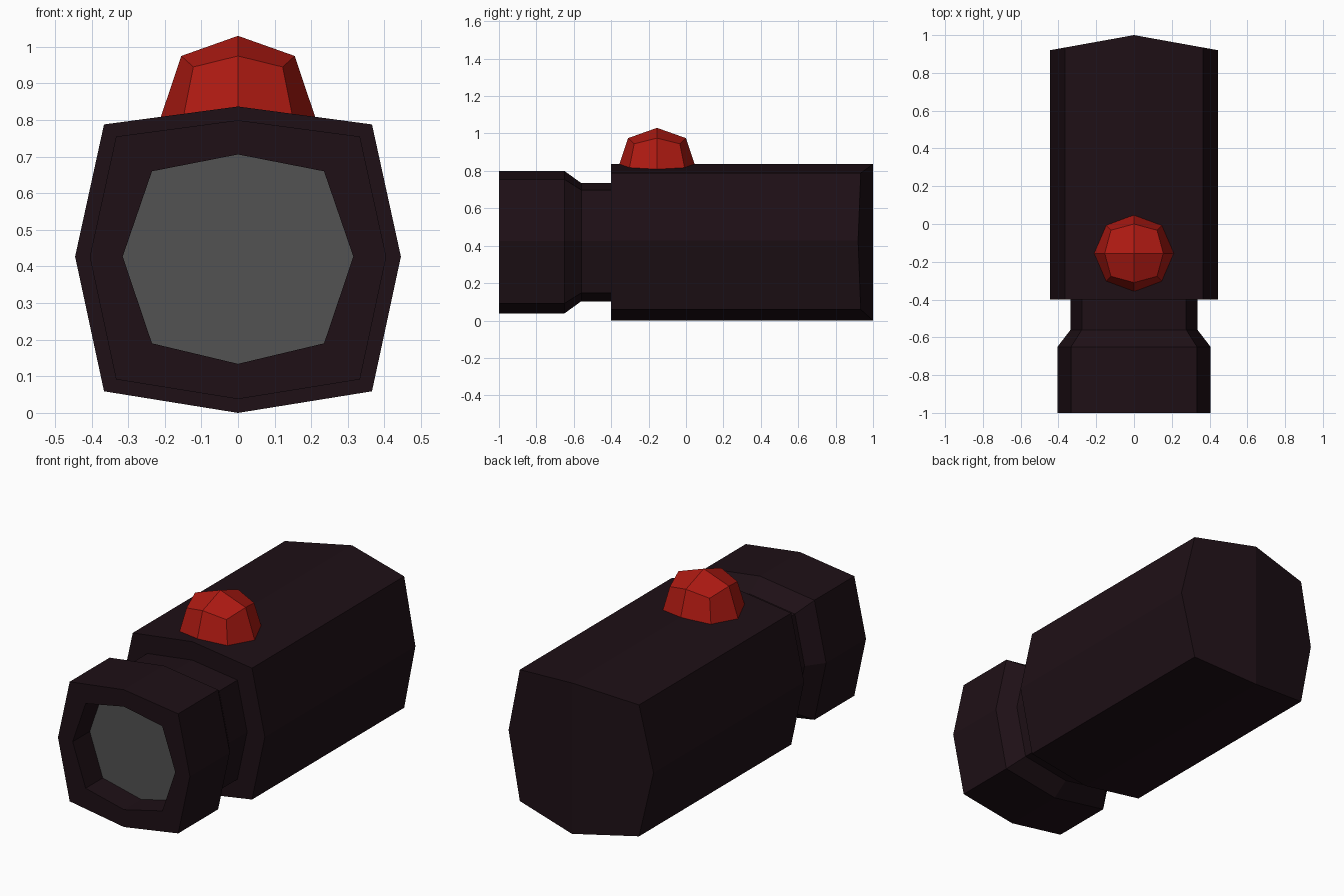
import bpy

if "Cube" in bpy.data.objects:
    bpy.data.objects.remove(bpy.data.objects["Cube"])

ZC = 0.42  # height of the tube axis


def material(name, rgb):
    m = bpy.data.materials.new(name)
    m.diffuse_color = (*rgb, 1)
    m.use_nodes = True
    m.node_tree.nodes["Principled BSDF"].inputs["Base Color"].default_value = m.diffuse_color
    return m


def make(name, verts, faces, mat):
    me = bpy.data.meshes.new(name)
    me.from_pydata(verts, [], faces)
    me.materials.append(mat)
    ob = bpy.data.objects.new(name, me)
    bpy.context.collection.objects.link(ob)
    return ob


def section(half):
    """Mirror a right-hand half profile (top to bottom) into a closed loop."""
    return half + [(-x, z) for x, z in half[-2:0:-1]]


def bridge(a, b):
    """Quads between two 8-point rings starting at indices a and b."""
    return [(a + i, a + (i + 1) % 8, b + (i + 1) % 8, b + i) for i in range(8)]


dark = material("dark", (0.013, 0.005, 0.008))
red = material("red", (0.42, 0.010, 0.006))
grey = material("grey", (0.085, 0.085, 0.085))

outer = section([(0, .417), (.366, .368), (.445, .007), (.366, -.361), (0, -.42)])
bore = section([(0, .286), (.235, .24), (.315, .007), (.235, -.23), (0, -.286)])

# Tube: recessed bore, front ring, tapered neck, main body
rings = [(bore, 1, -.85), (bore, 1, -1), (outer, .91, -1), (outer, .91, -.65),
         (outer, .755, -.56), (outer, .755, -.4), (outer, 1, -.4)]
verts = [(x * s, y, ZC + z * s) for prof, s, y in rings for x, z in prof]
# Rear ring is swept back to a vertical ridge at x = 0
verts += [(x, 1 - .08 * abs(x) / .445, ZC + z) for x, z in outer]
n = len(rings) * 8
faces = [f for i in range(len(rings)) for f in bridge(i * 8, i * 8 + 8)]
faces += [tuple(n + i for i in (4, 3, 2, 1, 0)), tuple(n + i for i in (0, 7, 6, 5, 4))]
make("tube_body", verts, faces, dark)

# Lens disc at the bottom of the bore
make("lens", [(x, -.85, ZC + z) for x, z in bore], [tuple(range(8))], grey)

# Push button: faceted dome with four quads meeting at the top
signs = [(1, 0), (1, 1), (0, 1), (-1, 1), (-1, 0), (-1, -1), (0, -1), (1, -1)]
verts = []
for card, zc, diag, zd in [(.212, .805, .15, .805), (.155, .975, .122, .945)]:
    for sx, sy in signs:
        r, z = (diag, zd) if sx and sy else (card, zc)
        verts.append((sx * r, -.155 + sy * r, z))
verts.append((0, -.155, 1.03))
faces = bridge(0, 8) + [tuple(range(7, -1, -1))]
faces += [(8 + i, 9 + i, 8 + (i + 2) % 8, 16) for i in (0, 2, 4, 6)]
make("button", verts, faces, red)
